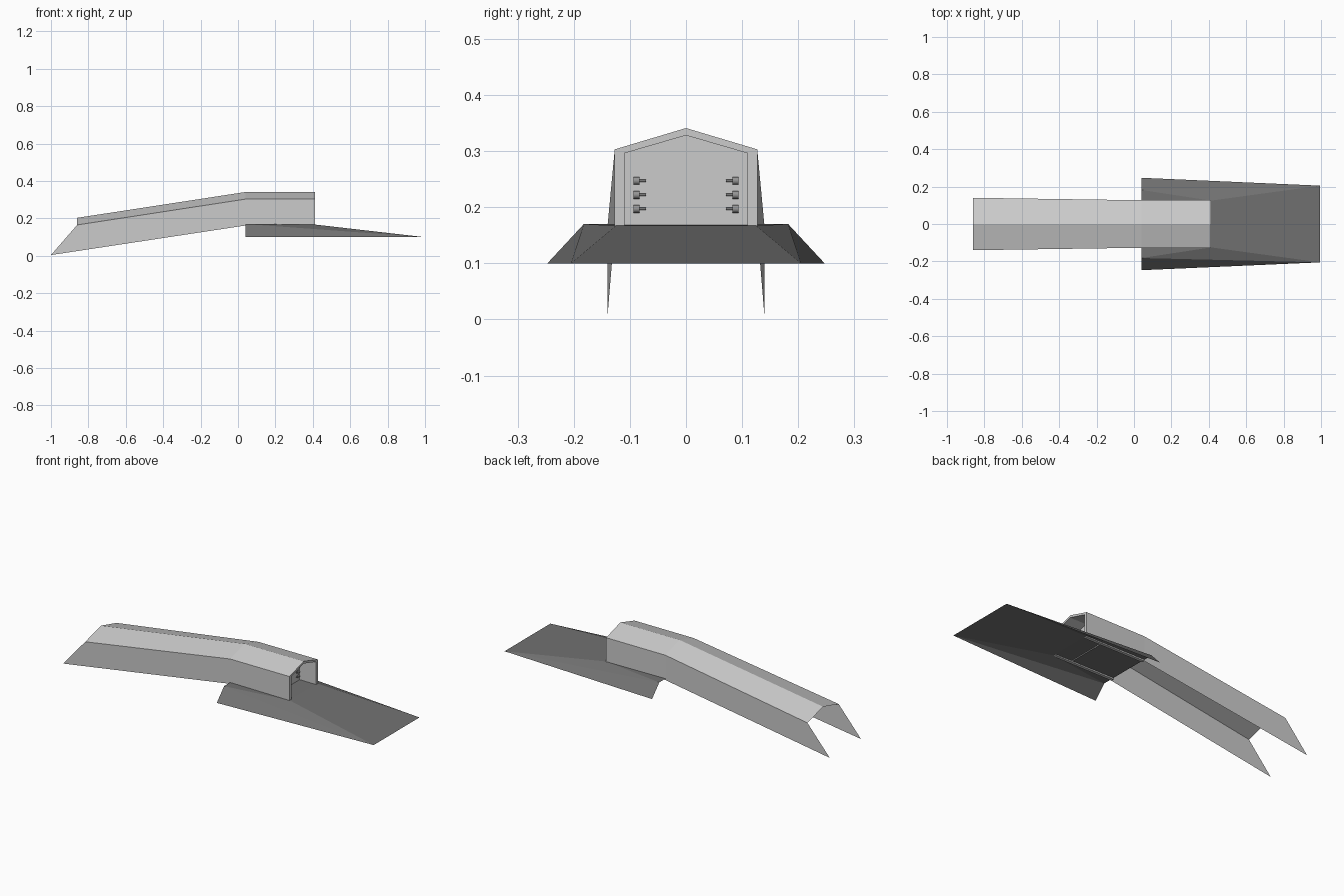
import bpy, bmesh, math
from mathutils import Matrix

if "Cube" in bpy.data.objects:
    bpy.data.objects.remove(bpy.data.objects["Cube"])


def material(name, v):
    m = bpy.data.materials.new(name)
    m.diffuse_color = (v, v, v, 1)
    m.use_nodes = True
    m.node_tree.nodes["Principled BSDF"].inputs["Base Color"].default_value = m.diffuse_color
    return m


LIGHT = material("light grey", 0.60)
DARK = material("dark grey", 0.17)
METAL = material("fitting grey", 0.30)


def add_object(name, bm, mat):
    mesh = bpy.data.meshes.new(name)
    bm.to_mesh(mesh)
    bm.free()
    mesh.materials.append(mat)
    ob = bpy.data.objects.new(name, mesh)
    bpy.context.collection.objects.link(ob)
    return ob


def strip(bm, a, b):
    """Join two equal rows of vertices with quads."""
    for i in range(len(a) - 1):
        bm.faces.new((a[i], b[i], b[i + 1], a[i + 1]))


def section(bm, bottom, eave, ridge):
    """Mirrored five point gable outline, from one side to the other."""
    half = [bottom, eave]
    pts = half + [ridge] + [(x, -y, z) for x, y, z in reversed(half)]
    return [bm.verts.new(p) for p in pts]


# Tunnel: thin gabled sheet, thick walled in the level front part
bm = bmesh.new()
rows = [
    section(bm, (-1, .14, .004), (-.86, .14, .165), (-.86, 0, .203)),
    section(bm, (.04, .127, .162), (.04, .127, .303), (.04, 0, .341)),
    section(bm, (.412, .127, .161), (.412, .127, .303), (.412, 0, .341)),
    section(bm, (.412, .11, .161), (.412, .11, .296), (.412, 0, .328)),
    section(bm, (.04, .11, .162), (.04, .11, .296), (.04, 0, .328)),
]
for a, b in zip(rows, rows[1:]):
    strip(bm, a, b)
strip(bm, rows[4], rows[1])
for k in (0, 4):                       # undersides of the thick walls
    bm.faces.new([rows[r][k] for r in (1, 2, 3, 4)])
bmesh.ops.recalc_face_normals(bm, faces=bm.faces)
add_object("tunnel", bm, LIGHT)

# End wall set back inside the mouth
bm = bmesh.new()
bm.faces.new(section(bm, (.31, .11, .162), (.31, .11, .296), (.31, 0, .328)))
bmesh.ops.recalc_face_normals(bm, faces=bm.faces)
add_object("end_wall", bm, LIGHT)

# Ramp: open shell with sloped flanks
bm = bmesh.new()
half = [(.04, .247, .1), (.04, .182, .17), (.412, .125, .167), (.995, .205, .1)]
L = [bm.verts.new(p) for p in half]
R = [bm.verts.new((x, -y, z)) for x, y, z in half]
for s in (L, R):
    bm.faces.new((s[0], s[1], s[3]))
    bm.faces.new((s[1], s[2], s[3]))
strip(bm, L[1:], R[1:])
bmesh.ops.recalc_face_normals(bm, faces=bm.faces)
if sum(f.normal.z for f in bm.faces) < 0:
    bmesh.ops.reverse_faces(bm, faces=bm.faces)
add_object("ramp", bm, DARK)


# Fittings on the end wall: a short drum with a pin pointing inwards
def cylinder(bm, r, length, x, y, z):
    bmesh.ops.create_cone(
        bm, cap_ends=True, segments=12, radius1=r, radius2=r, depth=length,
        matrix=Matrix.Translation((x, y, z)) @ Matrix.Rotation(math.pi / 2, 4, 'X'))


for side, label in ((-1, "left"), (1, "right")):
    for i, z in enumerate((.197, .222, .247)):
        bm = bmesh.new()
        cylinder(bm, .007, .011, .317, side * .088, z)
        cylinder(bm, .002, .012, .317, side * .077, z)
        ob = add_object(f"{label}_fitting_{i + 1}", bm, METAL)
        for p in ob.data.polygons:
            p.use_smooth = len(p.vertices) == 4
